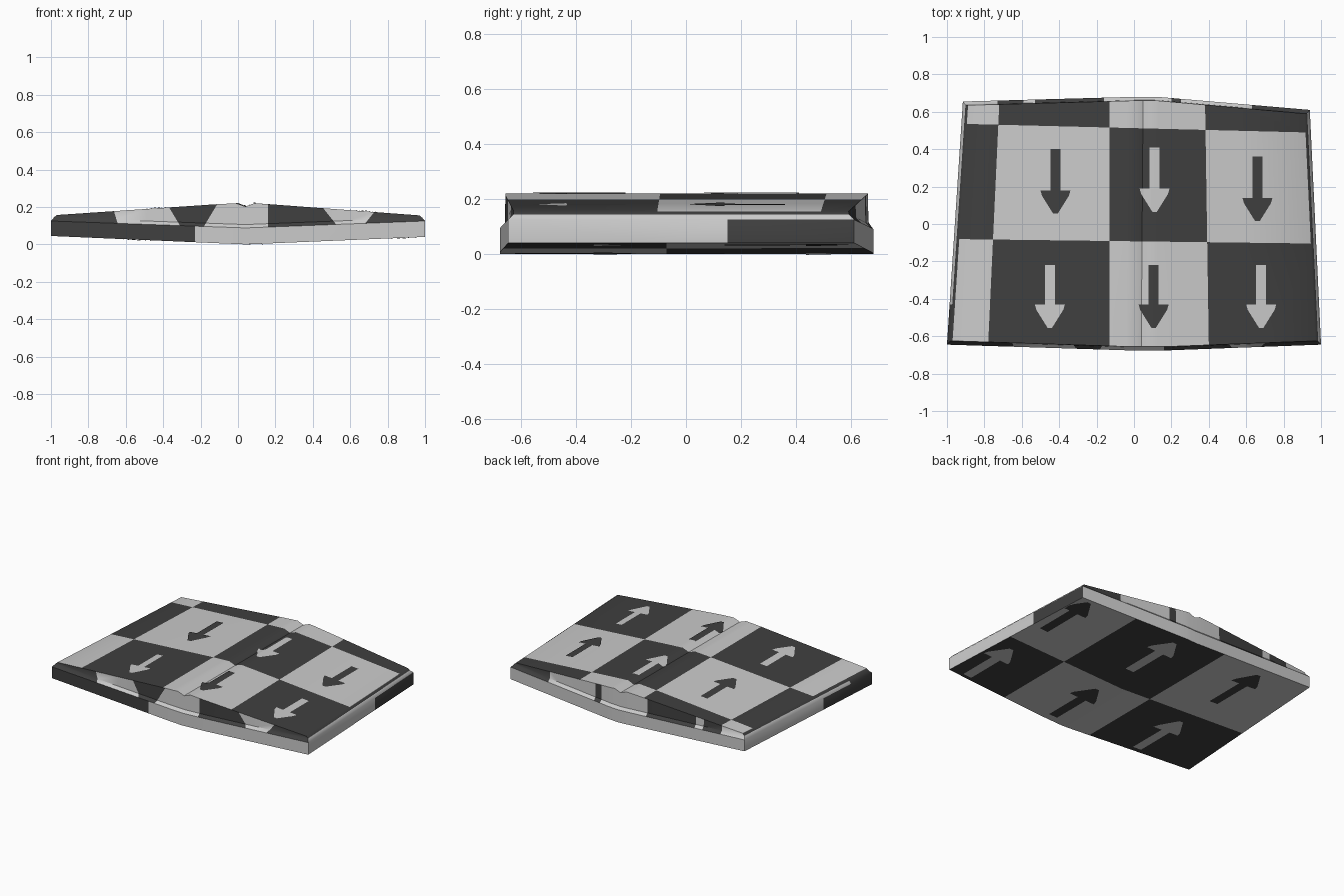
import bpy, bmesh, math
from mathutils import Vector

if "Cube" in bpy.data.objects:
    bpy.data.objects.remove(bpy.data.objects["Cube"])


def make_material(name, value):
    m = bpy.data.materials.new(name)
    m.use_nodes = True
    m.diffuse_color = (value, value, value, 1)
    m.node_tree.nodes["Principled BSDF"].inputs["Base Color"].default_value = m.diffuse_color
    return m


MATERIALS = [make_material("light grey", 0.6), make_material("dark grey", 0.05)]
LIGHT, DARK = 0, 1

# Piecewise profiles across the width
BOTTOM = [(-1, .045), (.04, 0), (1, .04)]
RIM = [(-1, .125), (.04, .088), (1, .125)]
TOP = [(-1, .157), (-.13, .214), (-.01, .22), (.04, .202), (.09, .22), (.2, .213), (1, .155)]
FRONT = [(-1, -.645), (-.05, -.675), (.2, -.675), (1, -.645)]
BACK = [(-1, .655), (0, .68), (.12, .68), (1, .61)]
STATIONS = [-1, -.5, -.13, -.05, -.01, .04, .09, .13, .2, .6, 1]


def sample(profile, s):
    for (a, va), (b, vb) in zip(profile, profile[1:]):
        if s <= b:
            return va + (vb - va) * (s - a) / (b - a)
    return profile[-1][1]


def new_object(name, bm):
    mesh = bpy.data.meshes.new(name)
    bm.to_mesh(mesh)
    bm.free()
    obj = bpy.data.objects.new(name, mesh)
    bpy.context.collection.objects.link(obj)
    for m in MATERIALS:
        mesh.materials.append(m)
    return obj


# Body: stacked outlines for bottom, rim, ledge and top
PARTS = ["bottom", "wall_front", "wall_back", "wall_left", "wall_right", "upper_front",
         "upper_back", "ledge_left", "ledge_right", "lip_left", "lip_right", "top"]
bm = bmesh.new()


def outline(profile, lift, inset_x, inset_y):
    rows = ([], [])
    for s in STATIONS:
        z = sample(profile, s) + lift
        k = 1 - inset_x
        rows[0].append(bm.verts.new((s * k, sample(FRONT, s) + inset_y, z)))
        rows[1].append(bm.verts.new(((.0125 + .9275 * s * k), sample(BACK, s) - inset_y, z)))
    return rows


def face(part, *verts):
    bm.faces.new(verts).material_index = PARTS.index(part)


layers = [outline(BOTTOM, 0, 0, 0), outline(RIM, 0, 0, 0),
          outline(RIM, .018, .015, .018), outline(TOP, 0, .03, .02)]
last = len(STATIONS) - 1
for i in range(last):
    for layer, part in ((layers[0], "bottom"), (layers[-1], "top")):
        f, b = layer
        face(part, f[i], f[i + 1], b[i + 1], b[i])
for low, high, side, ends in zip(layers, layers[1:], ("wall", "upper", "upper"),
                                 ("wall", "ledge", "lip")):
    for row, facing in ((0, "front"), (1, "back")):
        for i in range(last):
            face(side + "_" + facing, low[row][i], low[row][i + 1],
                 high[row][i + 1], high[row][i])
    # -x end first, then +x end
    for i, facing in ((0, "left"), (last, "right")):
        face(ends + "_" + facing, low[0][i], low[1][i], high[1][i], high[0][i])
bmesh.ops.recalc_face_normals(bm, faces=bm.faces)


def vertical_x(*xs):
    return [((x, 0, 0), (x, 0, 1)) for x in xs]


def vertical_y(*ys):
    return [((0, y, 0), (0, y, 1)) for y in ys]


X, Y, Z = Vector((1, 0, 0)), Vector((0, 1, 0)), Vector((0, 0, 1))
# Each part: starting colour, direction of the cuts, cut lines where the colour flips
SCHEME = {
    "top": (LIGHT, Z, [((-.78, -.65, 0), (-.72, .65, 0)), ((-.13, -1, 0), (-.13, 1, 0)),
                       ((.4, -.65, 0), (.38, .65, 0)), ((-1, -.08, 0), (1, -.105, 0)),
                       ((-.9, .535, 0), (.9, .49, 0))]),
    "bottom": (DARK, Z, [((x, -1, 0), (x, 1, 0)) for x in (-.19, .525)]
               + [((-1, -.07, 0), (1, -.07, 0))]),
    "wall_front": (DARK, Y, vertical_x(-.23)),
    "wall_right": (LIGHT, X, vertical_y(.15)),
    "wall_left": (DARK, X, vertical_y(-.15)),
    "wall_back": (LIGHT, Y, []),
    "upper_front": (DARK, Y, vertical_x(.16) + [
        ((a, 0, .1), (b, 0, .2)) for a, b in
        ((-.64, -.67), (-.31, -.37), (-.18, -.12), (.53, .45), (.67, .75))]),
    "upper_back": (LIGHT, Y, vertical_x(-.73, -.59, -.53, -.16, .2, .25, .63)),
    "ledge_left": (DARK, X, vertical_y(-.43)),
    "ledge_right": (LIGHT, X, []),
    "lip_left": (DARK, X, []),
    "lip_right": (DARK, X, []),
}

colours = {}
for part, (start, axis, cuts) in SCHEME.items():
    tag = PARTS.index(part)
    planes = []
    for p, q in cuts:
        p, q = Vector(p), Vector(q)
        n = (q - p).cross(axis).normalized()
        if n.x + n.y < 0:
            n.negate()
        planes.append((p, n))
        faces = [f for f in bm.faces if f.material_index == tag]
        geom = faces + list({e for f in faces for e in f.edges}) \
            + list({v for f in faces for v in f.verts})
        bmesh.ops.bisect_plane(bm, geom=geom, plane_co=p, plane_no=n, dist=1e-5)
    colours[tag] = (start, planes)
for f in bm.faces:
    start, planes = colours[f.material_index]
    c = f.calc_center_median()
    f.material_index = (start + sum((c - p).dot(n) > 0 for p, n in planes)) % 2
body = new_object("checkered_body", bm)
bpy.context.view_layer.objects.active = body
body.select_set(True)
bpy.ops.object.shade_smooth_by_angle(angle=math.radians(41))
body.select_set(False)


# Arrows: thin plates laid on the surface
def arrow(name, x, tail, tip, half, colour, profile, lift):
    bm = bmesh.new()
    d = 1 if tip > tail else -1
    neck = tip - d * half * 1.55
    shaft = half * .33
    shapes = [[(-shaft, tail), (shaft, tail), (shaft, neck), (-shaft, neck)],
              [(-half, neck), (half, neck), (half * .9, neck + d * half * .35),
               (half * .15, tip), (-half * .15, tip), (-half * .9, neck + d * half * .35)]]
    for shape in shapes:
        bm.faces.new([bm.verts.new((x + px, py, 0)) for px, py in shape])
    for k in range(-5, 6):
        bmesh.ops.bisect_plane(bm, geom=bm.verts[:] + bm.edges[:] + bm.faces[:],
                               plane_co=(x + k * .02, 0, 0), plane_no=X)
    for v in bm.verts:
        t = (v.co.y + .645) / 1.28
        left, right = -1 + .085 * t, 1 - .06 * t
        v.co.x = min(v.co.x, right - .005)
        s = 2 * (v.co.x - left) / (right - left) - 1
        v.co.z = sample(profile, s / .97 if lift > 0 else s) + lift
    bm.normal_update()
    for f in bm.faces:
        f.material_index = colour
        if f.normal.z * lift < 0:
            f.normal_flip()
    new_object(name, bm)


for i, (xf, xb, back_tail) in enumerate(((-.45, -.42, .4), (.105, .11, .41), (.68, .66, .36))):
    flip = i % 2
    arrow(f"top_front_arrow_{i}", xf, -.22, -.555, .08, flip, TOP, .004)
    arrow(f"top_back_arrow_{i}", xb, back_tail, back_tail - .345, .08, 1 - flip, TOP, .004)
for i, x in enumerate((-.545, .155, .87)):
    flip = i % 2
    arrow(f"bottom_front_arrow_{i}", x, -.62, -.18, .1, flip, BOTTOM, -.003)
    arrow(f"bottom_back_arrow_{i}", x, .14, .59, .1, 1 - flip, BOTTOM, -.003)
